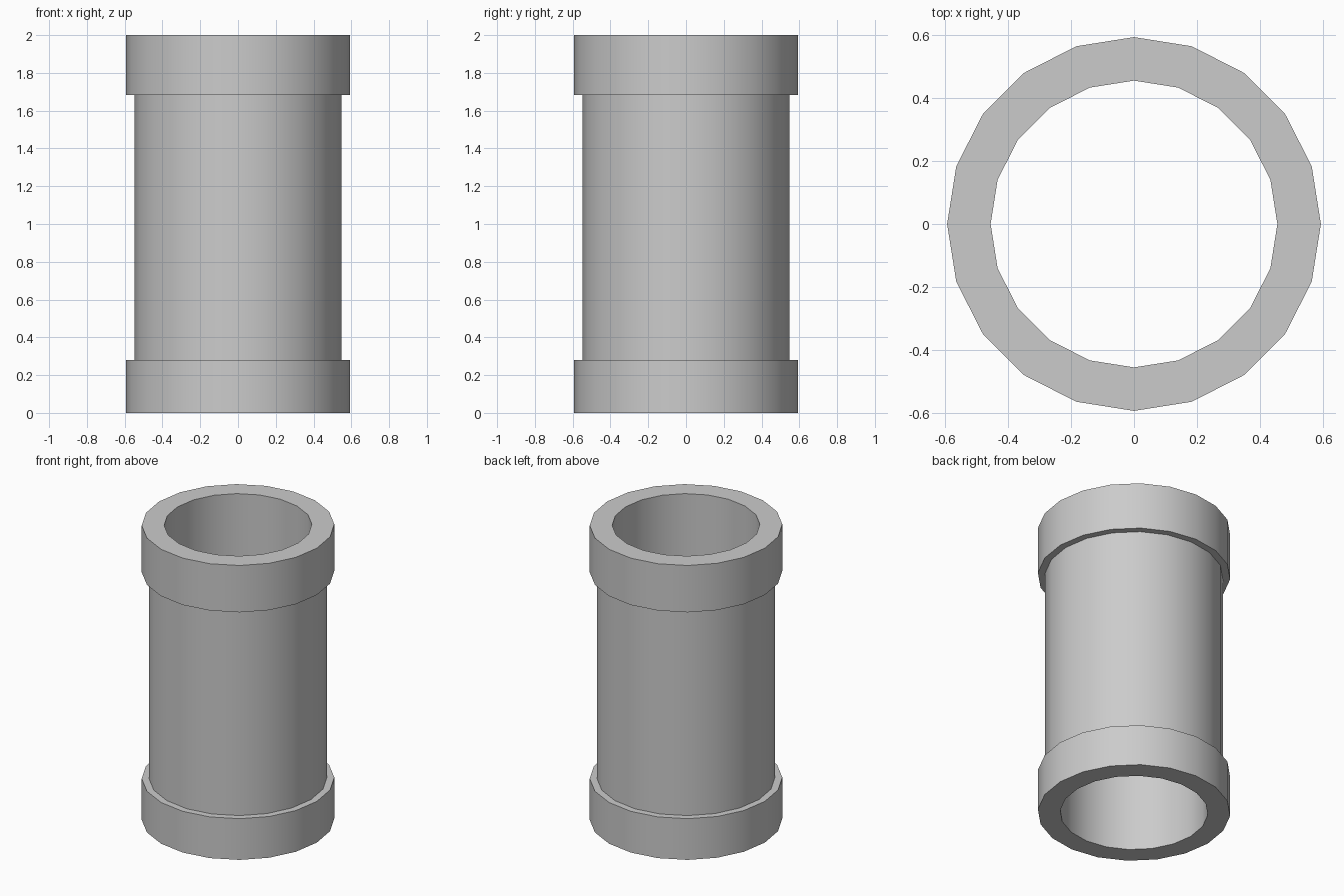
import bpy
import math

if "Cube" in bpy.data.objects:
    bpy.data.objects.remove(bpy.data.objects["Cube"])

SIDES = 20


def lathe(name, profile):
    """Revolve a closed (radius, z) profile, listed counter-clockwise, around z."""
    n = len(profile)
    verts = []
    for s in range(SIDES):
        a = 2 * math.pi * s / SIDES
        verts += [(r * math.cos(a), r * math.sin(a), z) for r, z in profile]
    faces = []
    for s in range(SIDES):
        a, b = s * n, (s + 1) % SIDES * n
        for i in range(n):
            j = (i + 1) % n
            faces.append((a + i, b + i, b + j, a + j))
    mesh = bpy.data.meshes.new(name)
    mesh.from_pydata(verts, [], faces)
    obj = bpy.data.objects.new(name, mesh)
    bpy.context.collection.objects.link(obj)
    bpy.ops.object.select_all(action='DESELECT')
    obj.select_set(True)
    bpy.context.view_layer.objects.active = obj
    bpy.ops.object.shade_smooth_by_angle(angle=math.radians(30))
    return obj


BORE, BODY, COLLAR = 0.455, 0.548, 0.593

# Hollow pipe with a thicker collar at each end
lathe("pipe", [
    (BORE, 0.0), (COLLAR, 0.0),
    (COLLAR, 0.28), (BODY, 0.28),      # lower collar step
    (BODY, 1.682), (COLLAR, 1.682),    # upper collar step
    (COLLAR, 2.0), (BORE, 2.0),
])
